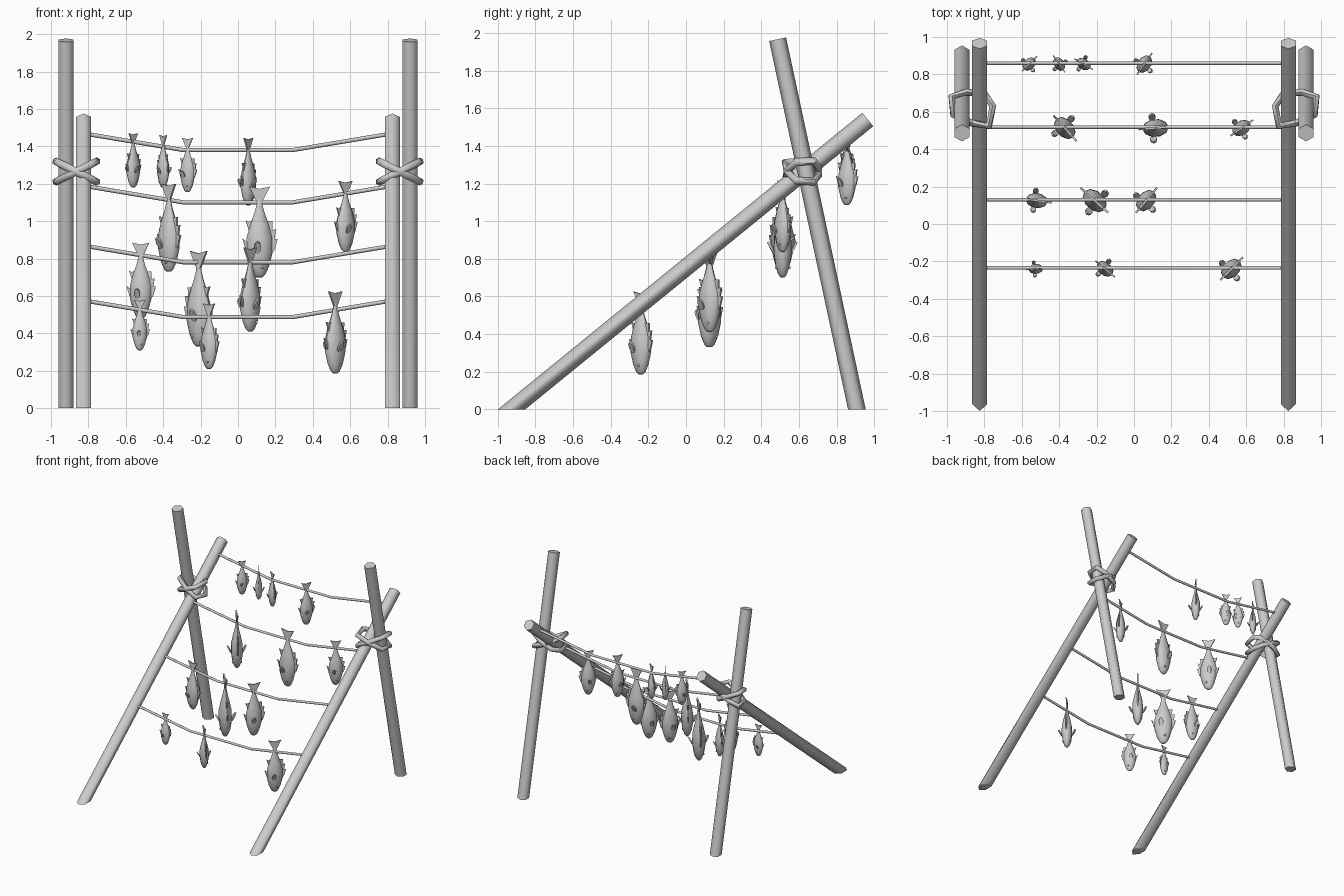
import bpy, bmesh, math
from mathutils import Vector, Matrix

if "Cube" in bpy.data.objects:
    bpy.data.objects.remove(bpy.data.objects["Cube"])

grey = bpy.data.materials.new("plain grey")
grey.use_nodes = True
grey.diffuse_color = (0.6, 0.6, 0.6, 1)
grey.node_tree.nodes["Principled BSDF"].inputs["Base Color"].default_value = (0.6, 0.6, 0.6, 1)


def finish(name, bm, angle):
    bmesh.ops.recalc_face_normals(bm, faces=bm.faces[:])
    mesh = bpy.data.meshes.new(name)
    bm.to_mesh(mesh)
    bm.free()
    mesh.materials.append(grey)
    obj = bpy.data.objects.new(name, mesh)
    bpy.context.collection.objects.link(obj)
    bpy.ops.object.select_all(action="DESELECT")
    obj.select_set(True)
    bpy.context.view_layer.objects.active = obj
    bpy.ops.object.shade_smooth_by_angle(angle=math.radians(angle))
    return obj


def loft(bm, rings, closed=False):
    """Skin a list of point rings, capping the ends unless the loft is closed."""
    rows = [[bm.verts.new(p) for p in ring] for ring in rings]
    n = len(rows[0])
    for a, b in zip(rows, rows[1:] + (rows[:1] if closed else [])):
        for i in range(n):
            j = (i + 1) % n
            bm.faces.new((a[i], a[j], b[j], b[i]))
    if not closed:
        bm.faces.new(rows[0])
        bm.faces.new(rows[-1])


def tube_rings(points, radius, sides, closed=False):
    """Mitred cross-sections along a path."""
    pts = [Vector(p) for p in points]
    n = len(pts)
    rings = []
    for i, p in enumerate(pts):
        before = pts[i - 1] if i or closed else p
        after = pts[(i + 1) % n] if i < n - 1 or closed else p
        d = ((p - before).normalized() + (after - p).normalized()).normalized()
        ref = Vector((0, 0, 1)) if abs(d.z) < 0.6 else Vector((0, 1, 0))
        u = (ref - d * ref.dot(d)).normalized()
        v = d.cross(u)
        rings.append([p + radius * (u * math.cos(t) + v * math.sin(t))
                      for t in (2 * math.pi * k / sides for k in range(sides))])
    return rings


def pole(name, foot, top, radius):
    """Six-sided pole, sawn off level with the ground."""
    foot, top = Vector(foot), Vector(top)
    bm = bmesh.new()
    loft(bm, tube_rings([foot - (top - foot) * 0.1, top], radius, 6))
    cut = bmesh.ops.bisect_plane(bm, geom=bm.verts[:] + bm.edges[:] + bm.faces[:],
                                 plane_co=(0, 0, 0), plane_no=(0, 0, 1), clear_inner=True)
    edges = [e for e in cut["geom_cut"] if isinstance(e, bmesh.types.BMEdge)]
    bmesh.ops.contextual_create(bm, geom=edges)
    finish(name, bm, 62)


# Poles and lashings on both sides
LASHING = [(0.755, 0.63), (0.775, 0.525), (0.87, 0.54), (0.965, 0.585),
           (0.975, 0.68), (0.9, 0.705), (0.8, 0.695)]
for side, s in (("left", 1), ("right", -1)):
    pole(side + "_upright_pole", (s * 0.92, 0.908, 0), (s * 0.92, 0.487, 1.967), 0.046)
    pole(side + "_sloping_pole", (s * 0.825, -0.927, 0), (s * 0.825, 0.966, 1.54), 0.046)
    for label, tilt in (("rising", 0.5), ("falling", -0.5)):
        path = [(s * x, y, 1.265 + tilt * (x - 0.865)) for x, y in LASHING]
        bm = bmesh.new()
        loft(bm, tube_rings(path, 0.021, 6, True), True)
        finish(f"{side}_{label}_lashing", bm, 62)


# Sagging lines between the sloping poles
LINES = {"top": (0.86, 1.38), "upper": (0.518, 1.1), "lower": (0.13, 0.78), "bottom": (-0.235, 0.487)}
for name, (y, z) in LINES.items():
    bm = bmesh.new()
    loft(bm, tube_rings([(x, y, z + h) for x, h in
                         ((-0.8, 0.085), (-0.29, 0), (0.29, 0), (0.8, 0.085))], 0.011, 6))
    finish(name + "_line", bm, 62)


def plate(bm, outline, matrix=Matrix(), thick=0.012):
    """Thin fin extruded from an outline in the local xz plane."""
    loft(bm, [[matrix @ Vector((x, y, z)) for x, z in outline] for y in (-thick, thick)])


# Fish of unit length, snout down, back towards +x
BODY = [(0, 0.03, 0.02), (0.03, 0.065, 0.045), (0.12, 0.105, 0.078), (0.27, 0.145, 0.1),
        (0.44, 0.142, 0.096), (0.58, 0.105, 0.068), (0.7, 0.06, 0.038),
        (0.8, 0.032, 0.02), (0.87, 0.03, 0.012)]
TAIL = [(-0.025, 0.82), (0.025, 0.82), (0.07, 0.91), (0.115, 1), (0, 0.975), (-0.115, 1), (-0.07, 0.91)]
BACK_FIN = [(0.12, 0.24), (0.165, 0.3), (0.2, 0.42), (0.165, 0.42), (0.185, 0.53),
            (0.14, 0.52), (0.145, 0.62), (0.07, 0.62)]
BELLY_FIN = [(-0.12, 0.27), (-0.15, 0.3), (-0.19, 0.43), (-0.13, 0.38)]
VENT_FIN = [(-0.11, 0.5), (-0.155, 0.63), (-0.12, 0.61), (-0.08, 0.63)]


def fish(name, x, y, bottom, top, yaw):
    bm = bmesh.new()
    loft(bm, [[(w * math.cos(k * math.pi / 5), t * math.sin(k * math.pi / 5), z)
               for k in range(10)] for z, w, t in BODY])
    for outline in (TAIL, BACK_FIN, BELLY_FIN, VENT_FIN):
        plate(bm, outline)
    for s in (1, -1):
        # Flared side fin, then the eye
        paddle = [(0.038 * math.sin(a), 0.075 - 0.075 * math.cos(a))
                  for a in (k * math.pi / 4 for k in range(8))]
        plate(bm, paddle, Matrix.Translation((-0.03, s * 0.088, 0.26))
              @ Matrix.Rotation(-s * math.radians(28), 4, "X"))
        bmesh.ops.create_uvsphere(bm, u_segments=8, v_segments=5, radius=0.017,
                                  matrix=Matrix.Translation((0.03, s * 0.07, 0.11)))
    bm.transform(Matrix.Translation((x, y, bottom))
                 @ Matrix.Rotation(math.radians(yaw), 4, "Z") @ Matrix.Scale(top - bottom, 4))
    finish(name, bm, 50)


# Catch on each line: x, snout height, tail height, turn
CATCH = {
    "top": [(-0.56, 1.18, 1.47, 45), (-0.4, 1.18, 1.46, 125), (-0.27, 1.155, 1.445, -30), (0.055, 1.085, 1.445, 55)],
    "upper": [(-0.37, 0.73, 1.2, -48), (0.115, 0.7, 1.185, 4), (0.575, 0.835, 1.215, 35)],
    "lower": [(-0.52, 0.48, 0.885, -8), (-0.21, 0.33, 0.84, 138), (0.065, 0.41, 0.86, 50)],
    "bottom": [(-0.525, 0.31, 0.58, 5), (-0.155, 0.21, 0.56, -40), (0.52, 0.185, 0.625, 45)],
}
for line, group in CATCH.items():
    for i, (x, low, high, yaw) in enumerate(group):
        fish(f"{line}_line_fish_{i + 1}", x, LINES[line][0] - 0.005, low, high, yaw)
